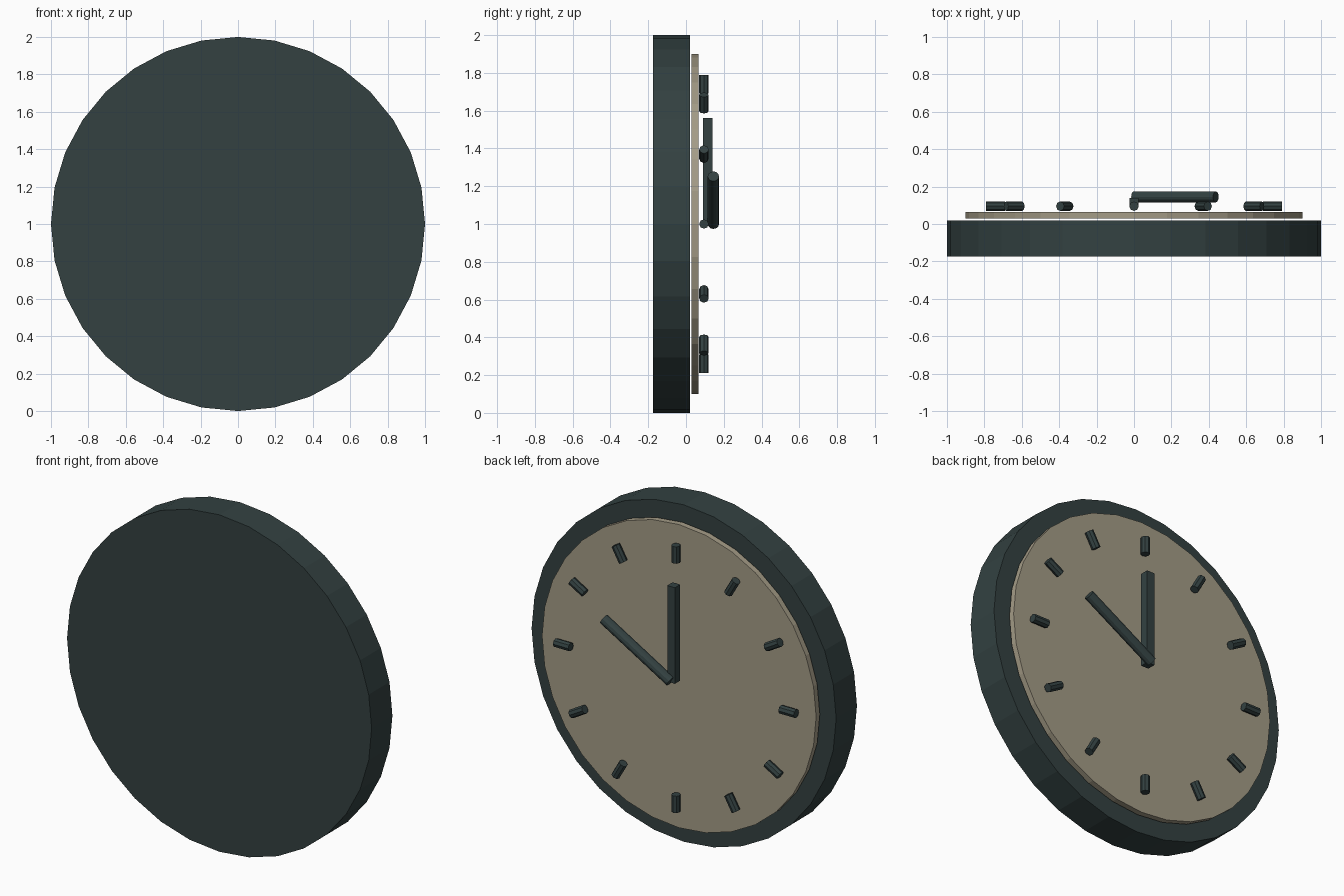
import bpy
from math import cos, sin, radians
from mathutils import Vector

cube = bpy.data.objects.get("Cube")
if cube:
    bpy.data.objects.remove(cube, do_unlink=True)


def make_material(name, colour):
    mat = bpy.data.materials.new(name)
    mat.use_nodes = True
    mat.diffuse_color = colour
    mat.node_tree.nodes["Principled BSDF"].inputs["Base Color"].default_value = colour
    return mat


DARK = make_material("dark slate", (0.033, 0.053, 0.053, 1))
BEIGE = make_material("warm beige", (0.37, 0.33, 0.24, 1))
CENTRE_Z = 1.0


def rod(name, start, end, radius, sides, mat, turn=0):
    """Flat-shaded prism running from start to end."""
    start, end = Vector(start), Vector(end)
    axis = end - start
    bpy.ops.mesh.primitive_cylinder_add(vertices=sides, radius=radius,
                                        depth=axis.length, location=(start + end) / 2)
    obj = bpy.context.object
    obj.name = name
    spin = Vector((0, 0, 1)).rotation_difference(axis).to_matrix()
    obj.rotation_euler = spin.to_euler()
    obj.data.materials.append(mat)
    return obj


def on_dial(hour, radius, y):
    """Point on the dial, with hours running clockwise as seen from the back."""
    a = radians(hour * 30)
    return (-radius * sin(a), y, CENTRE_Z + radius * cos(a))


# Case and the dial plate floating just behind it
rod("clock_case", (0, -0.175, CENTRE_Z), (0, 0.02, CENTRE_Z), 1.0, 32, DARK)
rod("clock_dial", (0, 0.03, CENTRE_Z), (0, 0.065, CENTRE_Z), 0.9, 32, BEIGE)

# Hour markers
for hour in range(12):
    rod(f"hour_marker_{hour or 12}", on_dial(hour, 0.69, 0.095),
        on_dial(hour, 0.79, 0.095), 0.025, 8, DARK)

# Hour hand
rod("hour_hand", on_dial(10, 0, 0.145), on_dial(10, 0.505, 0.145), 0.03, 12, DARK)

# Minute hand, a square bar
bpy.ops.mesh.primitive_cube_add(size=1, location=(0, 0.115, 1.275))
minute_hand = bpy.context.object
minute_hand.name = "minute_hand"
minute_hand.scale = (0.05, 0.05, 0.57)
minute_hand.data.materials.append(DARK)
